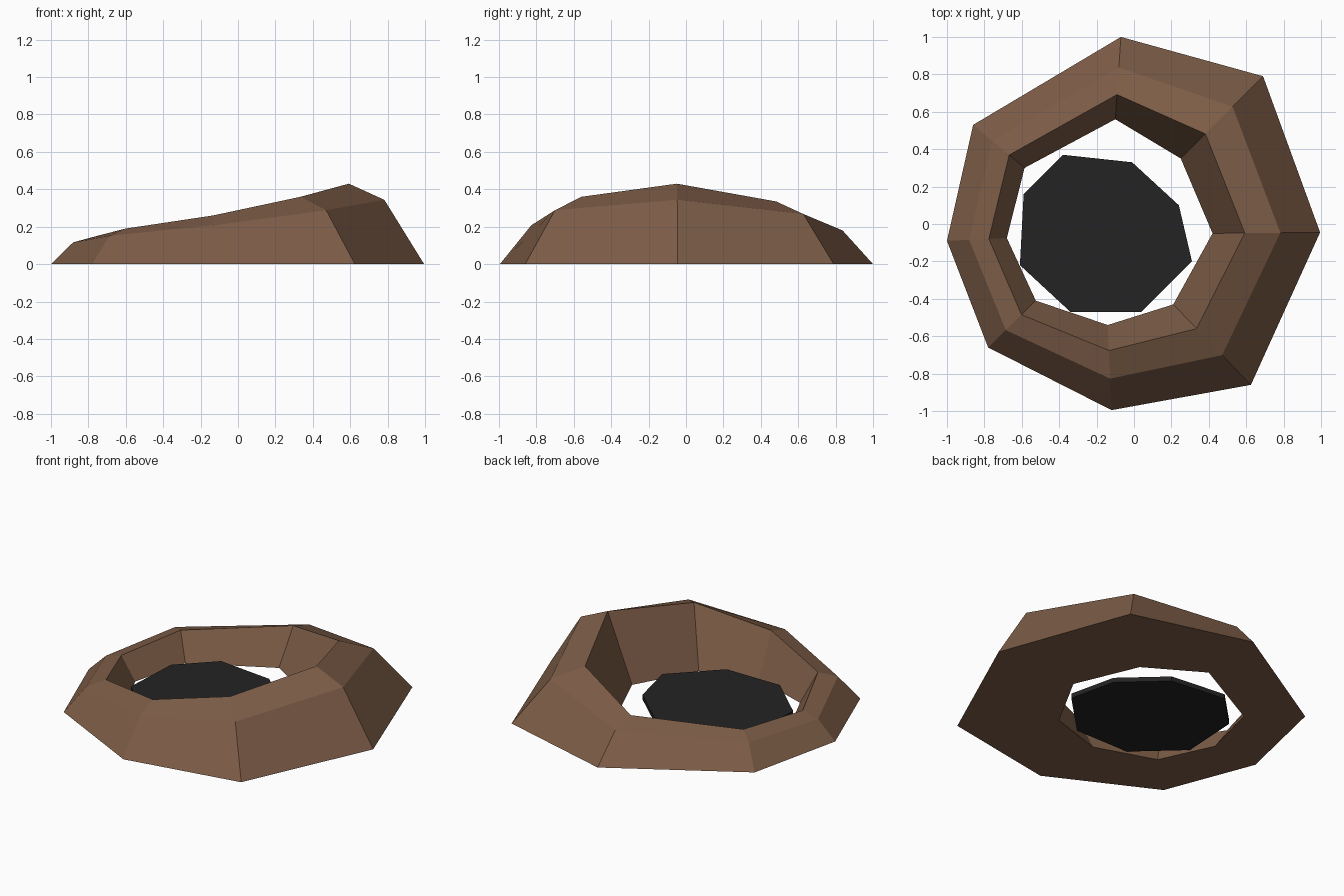
import bpy, bmesh
from mathutils import Vector

if "Cube" in bpy.data.objects:
    bpy.data.objects.remove(bpy.data.objects["Cube"])


def material(name, color):
    m = bpy.data.materials.new(name)
    m.diffuse_color = (*color, 1)
    m.use_nodes = True
    m.node_tree.nodes["Principled BSDF"].inputs["Base Color"].default_value = m.diffuse_color
    return m


def loft(name, loops, mat, closed_ring):
    """Join matching loops of points with quads; wrap round or cap the ends."""
    bm = bmesh.new()
    rows = [[bm.verts.new(p) for p in loop] for loop in loops]
    n = len(rows[0])
    pairs = list(zip(rows, rows[1:]))
    if closed_ring:
        pairs.append((rows[-1], rows[0]))
    else:
        bm.faces.new(rows[0])
        bm.faces.new(rows[-1])
    for a, b in pairs:
        for i in range(n):
            j = (i + 1) % n
            bm.faces.new((a[i], a[j], b[j], b[i]))
    bmesh.ops.recalc_face_normals(bm, faces=bm.faces)
    mesh = bpy.data.meshes.new(name)
    bm.to_mesh(mesh)
    bm.free()
    mesh.materials.append(mat)
    obj = bpy.data.objects.new(name, mesh)
    bpy.context.collection.objects.link(obj)
    return obj


brown = material("earth brown", (0.205, 0.109, 0.063))
black = material("charcoal", (0.0168, 0.0168, 0.0168))

# Earth rim: outer foot, inner foot and crest height at each corner
outer = [(0.995, -0.045), (0.69, 0.79), (-0.07, 1.0), (-0.86, 0.53),
         (-1.0, -0.09), (-0.78, -0.66), (-0.12, -0.995), (0.625, -0.86)]
inner = [(0.42, -0.05), (0.25, 0.35), (-0.10, 0.56), (-0.585, 0.30),
         (-0.68, -0.075), (-0.525, -0.41), (-0.14, -0.54), (0.21, -0.43)]
crest = [0.43, 0.335, 0.225, 0.165, 0.145, 0.19, 0.26, 0.36]

loops = []
for t, rise in ((0, 0), (0.37, 0.8), (0.70, 1), (1, 0)):
    loops.append([Vector((*o, 0)).lerp(Vector((*i, 0)), t) + Vector((0, 0, h * rise))
                  for o, i, h in zip(outer, inner, crest)])
loft("crater_rim", loops, brown, True)

# Dark slab lying in the hollow
slab = [(0.31, -0.20), (0.24, 0.10), (-0.01, 0.33), (-0.38, 0.37),
        (-0.59, 0.16), (-0.61, -0.22), (-0.34, -0.47), (0.04, -0.47)]
loft("pit_floor", [[(x, y, z) for x, y in slab] for z in (0.012, 0.042)], black, False)
